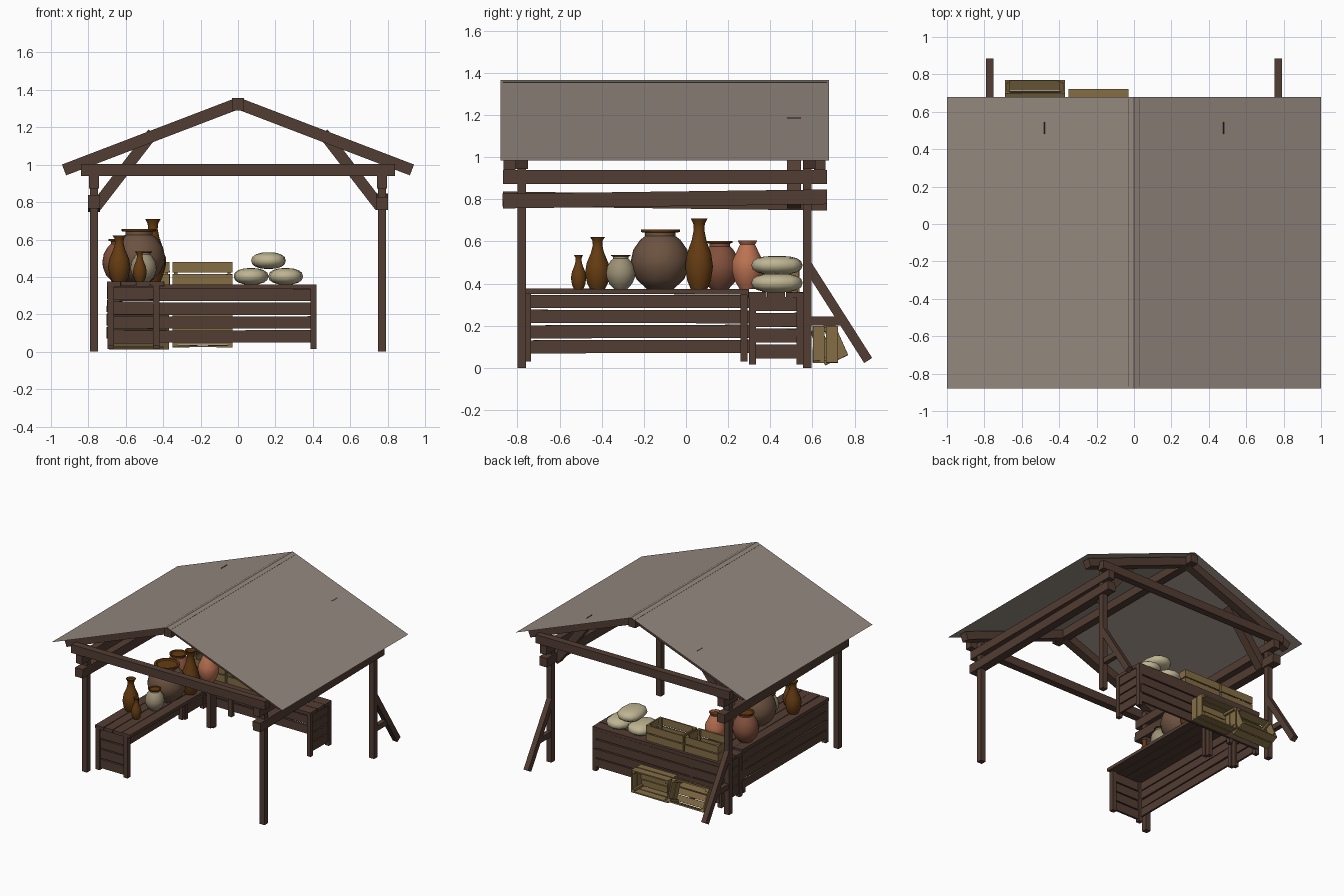
import bpy, bmesh, math, random
from mathutils import Matrix, Vector

if "Cube" in bpy.data.objects:
    bpy.data.objects.remove(bpy.data.objects["Cube"])

random.seed(4)


def material(name, rgb):
    m = bpy.data.materials.new(name)
    m.diffuse_color = (*rgb, 1)
    m.use_nodes = True
    m.node_tree.nodes["Principled BSDF"].inputs["Base Color"].default_value = m.diffuse_color
    return m


WOOD = material("dark_wood", (0.085, 0.047, 0.033))
CLOTH = material("canvas", (0.29, 0.245, 0.21))
CRATE = material("crate_wood", (0.23, 0.155, 0.06))
SACK = material("sackcloth", (0.52, 0.46, 0.29))
BROWN = material("brown_glaze", (0.13, 0.045, 0.006))
UMBER = material("umber_clay", (0.15, 0.085, 0.052))
CREAM = material("cream_clay", (0.33, 0.28, 0.18))
TERRA = material("terracotta", (0.5, 0.17, 0.085))
RUST = material("rust_clay", (0.22, 0.08, 0.045))


def finish(name, bm, mats, matrix=Matrix(), smooth=False):
    bmesh.ops.recalc_face_normals(bm, faces=bm.faces)
    if smooth:
        for f in bm.faces:
            f.smooth = True
        for e in bm.edges:
            e.smooth = e.calc_face_angle(0) < 0.75
    me = bpy.data.meshes.new(name)
    bm.to_mesh(me)
    bm.free()
    for m in mats:
        me.materials.append(m)
    ob = bpy.data.objects.new(name, me)
    ob.matrix_world = matrix
    bpy.context.collection.objects.link(ob)
    return ob


def boxes(name, items, mat, matrix=Matrix(), tilt=0.0):
    """One object from boxes given as (x0, x1, y0, y1, z0, z1); tilt roughens them."""
    bm = bmesh.new()
    for x0, x1, y0, y1, z0, z1 in items:
        c = Vector(((x0 + x1) / 2, (y0 + y1) / 2, (z0 + z1) / 2))
        rot = Matrix()
        for axis in "XYZ":
            rot = rot @ Matrix.Rotation(random.uniform(-tilt, tilt), 4, axis)
        bmesh.ops.create_cube(bm, size=1, matrix=Matrix.Translation(c) @ rot
                              @ Matrix.Diagonal((x1 - x0, y1 - y0, z1 - z0, 1)))
    return finish(name, bm, [mat], matrix)


def bar(name, p, q, w, h):
    """Timber from p to q, w wide and h deep."""
    p, q = Vector(p), Vector(q)
    d = q - p
    n = d.length / 2
    m = Matrix.Translation((p + q) / 2) @ d.to_track_quat('Y', 'Z').to_matrix().to_4x4()
    return boxes(name, [(-w / 2, w / 2, -n, n, -h / 2, h / 2)], WOOD, m)


# Canvas roof: a folded sheet
bm = bmesh.new()
rows = [[bm.verts.new((x, y, z)) for x, z in ((-1, 0.985), (0, 1.367), (1, 0.985))]
        for y in (-0.88, 0.68)]
for i in (0, 1):
    bm.faces.new((rows[0][i], rows[0][i + 1], rows[1][i + 1], rows[1][i]))
finish("canvas_roof", bm, [CLOTH])

# Frame, mirrored left and right
for s, side in ((-1, "left"), (1, "right")):
    x = s * 0.77
    for end, y in (("front", -0.78), ("back", 0.576)):
        bar(f"{side}_{end}_post", (x, y, 0), (x, y, 0.98), 0.042, 0.042)
    bar(f"{side}_upper_beam", (x, -0.87, 0.906), (x, 0.67, 0.906), 0.055, 0.066)
    bar(f"{side}_lower_beam", (x, -0.87, 0.797 - s * 0.005), (x, 0.67, 0.797 + s * 0.015),
        0.066, 0.07)
    for end, y in (("front", -0.78), ("back", 0.585)):
        bar(f"{side}_{end}_rafter", (s * 0.93, y, 0.972), (s * 0.01, y, 1.324), 0.06, 0.062)
    bar(f"{side}_knee_brace", (s * 0.76, 0.513, 0.775), (s * 0.455, 0.513, 1.17), 0.065, 0.06)
    bar(f"{side}_back_prop", (x, 0.575, 0.49), (x, 0.865, 0.035), 0.04, 0.045)
    bar(f"{side}_prop_strut", (x, 0.58, 0.222), (x, 0.74, 0.222), 0.035, 0.042)
for end, y in (("front", -0.838), ("back", 0.635)):
    bar(f"{end}_cross_beam", (-0.84, y, 0.972), (0.84, y, 0.972), 0.055, 0.066)
bar("ridge_beam", (0, -0.87, 1.323), (0, 0.67, 1.323), 0.062, 0.066)


# Counters: planked outer faces, open on the inside
def stack(z0, z1, n=4, gap=0.009):
    h = (z1 - z0) / n
    return [(z0 + i * h, z0 + (i + 1) * h - gap) for i in range(n)]


def split(a, b, n):
    return [(a + (b - a) * i / n, a + (b - a) * (i + 1) / n - 0.005) for i in range(n)]


boxes("side_counter_top", [(a, b, -0.77, 0.3, 0.35, 0.375) for a, b in split(-0.7, -0.39, 4)],
      WOOD, tilt=0.003)
boxes("side_counter_outer_planks", [(-0.7, -0.685, -0.75, 0.31, a, b)
                                    for a, b in stack(0.07, 0.355)], WOOD, tilt=0.006)
boxes("side_counter_end_planks", [(-0.68, -0.44, -0.76, -0.742, a, b)
                                  for a, b in stack(0.045, 0.355)], WOOD, tilt=0.008)
boxes("side_counter_legs", [(x - 0.018, x + 0.018, y - 0.017, y + 0.017, 0.03, 0.36)
                            for x in (-0.68, -0.437) for y in (-0.752, 0.275)], WOOD)

boxes("back_counter_top", [(-0.7, 0.42, a, b, 0.335, 0.36) for a, b in split(0.295, 0.565, 3)],
      WOOD, tilt=0.002)
boxes("back_counter_outer_planks", [(-0.68, 0.41, 0.545, 0.562, a, b)
                                    for a, b in stack(0.05, 0.345)], WOOD, tilt=0.005)
boxes("back_counter_end_planks", [(x - 0.008, x + 0.008, 0.32, 0.55, a, b)
                                  for x in (0.405, -0.685) for a, b in stack(0.045, 0.345)],
      WOOD, tilt=0.008)
boxes("back_counter_legs", [(x - 0.016, x + 0.016, y - 0.017, y + 0.017, 0.015, 0.345)
                            for x in (0.404, -0.437, -0.682) for y in (0.315, 0.542)], WOOD)


# Slatted crates
def crate(name, loc, angle=0.0, length=0.32):
    L, W, H, t = length / 2, 0.0875, 0.06, 0.01
    parts = []
    for z0, z1 in ((-H, -0.005), (0.003, H)):
        for s in (-1, 1):
            y, x = s * (W - t / 2), s * (L - t / 2)
            parts.append((-L, L, y - t / 2, y + t / 2, z0, z1))
            parts.append((x - t / 2, x + t / 2, -W + t, W - t, z0, z1))
    parts += [(-L + t, L - t, a, b, -H, -H + t) for a, b in split(-W + t, W - t, 3)]
    for sx in (-1, 1):
        for sy in (-1, 1):
            x, y = sx * (L - 0.018), sy * (W - 0.018)
            parts.append((x - 0.009, x + 0.009, y - 0.009, y + 0.009, -H, H))
    m = Matrix.Translation(loc) @ Matrix.Rotation(math.radians(angle), 4, 'X')
    boxes(name, parts, CRATE, m, tilt=0.006)


crate("counter_crate_a", (-0.19, 0.45, 0.42))
crate("counter_crate_b", (-0.51, 0.45, 0.42), length=0.29)
crate("ground_crate", (-0.19, 0.662, 0.112), -90)
crate("leaning_crate", (-0.53, 0.68, 0.116), -66)

# Pots turned from (radius, height) fractions
VASE = [(0.6, 0), (0.85, 0.12), (1, 0.32), (0.87, 0.5), (0.52, 0.7), (0.38, 0.84),
        (0.42, 0.93), (0.6, 1), (0.5, 1), (0.36, 0.96)]
ROUND = [(0.45, 0), (0.8, 0.16), (0.97, 0.34), (1, 0.47), (0.92, 0.66), (0.68, 0.83),
         (0.52, 0.89), (0.52, 0.95), (0.66, 0.96), (0.66, 1), (0.55, 1), (0.5, 0.97)]
URN = [(0.5, 0), (0.82, 0.18), (1, 0.4), (0.97, 0.58), (0.65, 0.8), (0.48, 0.92),
       (0.62, 1), (0.5, 1), (0.42, 0.95)]


def pot(name, x, y, r, h, profile, mat, sides=18):
    bm = bmesh.new()
    rings = [[bm.verts.new((r * a * math.cos(i * math.tau / sides),
                            r * a * math.sin(i * math.tau / sides), h * b))
              for i in range(sides)] for a, b in profile]
    for k in range(len(rings) - 1):
        for i in range(sides):
            j = (i + 1) % sides
            f = bm.faces.new((rings[k][i], rings[k][j], rings[k + 1][j], rings[k + 1][i]))
            f.material_index = int(profile is ROUND and k >= 7)
    bm.faces.new(rings[0])
    bm.faces.new(rings[-1]).material_index = 1
    finish(name, bm, [mat, BROWN], Matrix.Translation((x, y, 0.374)), True)


pot("tiny_vase", -0.525, -0.51, 0.037, 0.162, VASE, BROWN)
pot("medium_vase", -0.635, -0.42, 0.06, 0.248, VASE, BROWN)
pot("cream_pot", -0.505, -0.31, 0.07, 0.163, ROUND, CREAM)
pot("large_pot", -0.53, -0.122, 0.14, 0.282, ROUND, UMBER, 24)
pot("tall_vase", -0.455, 0.062, 0.067, 0.335, VASE, BROWN)
pot("rust_pot", -0.63, 0.16, 0.095, 0.228, ROUND, RUST)
pot("terracotta_urn", -0.46, 0.292, 0.076, 0.23, URN, TERRA)

# Plump sacks, two below and one on top
for i, (x, z) in enumerate(((0.07, 0.403), (0.255, 0.403), (0.163, 0.487))):
    bm = bmesh.new()
    bmesh.ops.create_uvsphere(bm, u_segments=12, v_segments=8, radius=1)
    for v in bm.verts:
        v.co = Vector([math.copysign(abs(c) ** p, c) * k for c, p, k in
                       zip(v.co, (0.9, 0.75, 0.85), (0.093, 0.122, 0.045))])
    m = Matrix.Translation((x, 0.432, z)) @ Matrix.Rotation((i - 1) * 0.06, 4, 'Z')
    finish(f"sack_{i + 1}", bm, [SACK], m, True)
